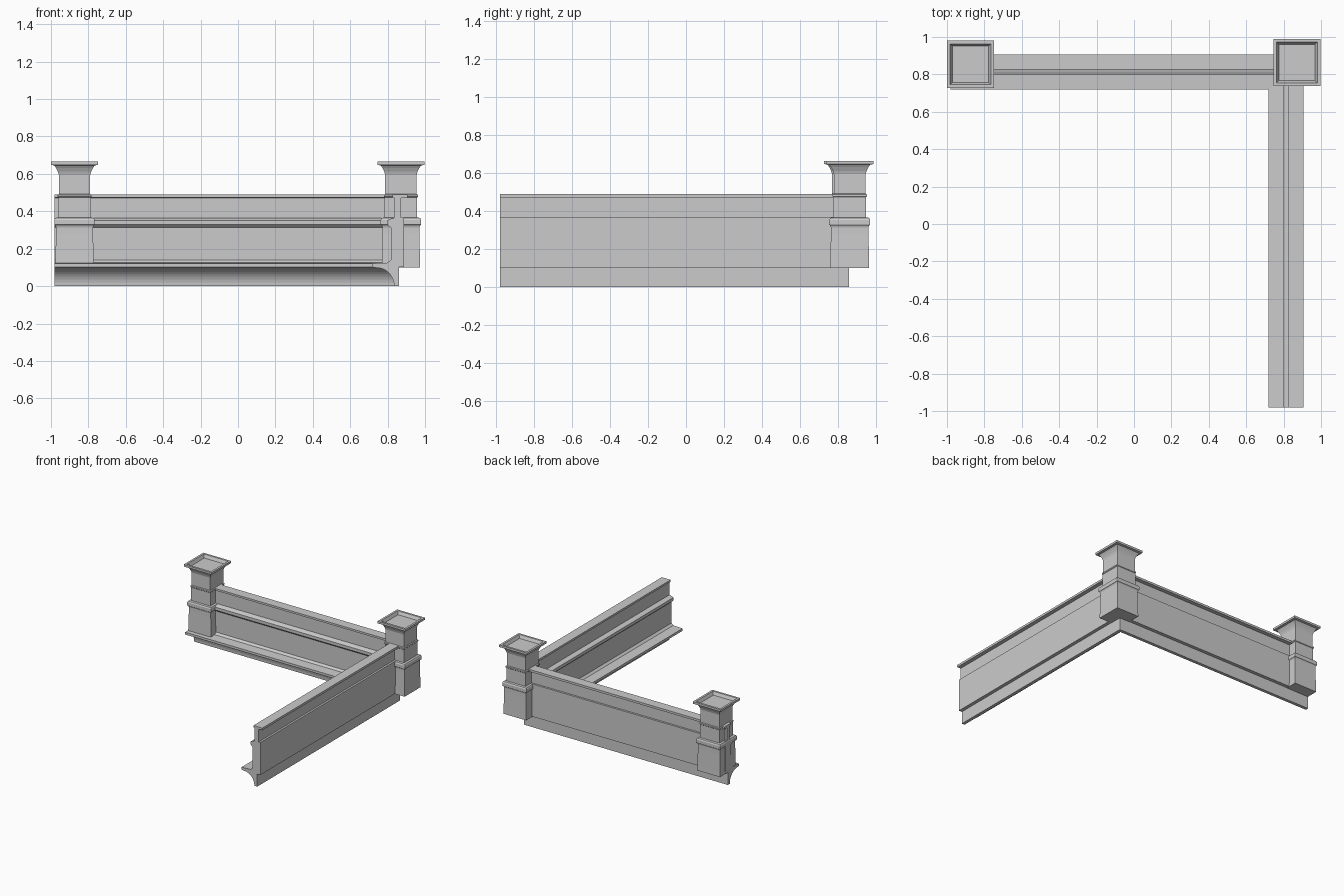
import bpy, bmesh, math


def finish(bm, name):
    bmesh.ops.recalc_face_normals(bm, faces=bm.faces)
    mesh = bpy.data.meshes.new(name)
    bm.to_mesh(mesh)
    bm.free()
    obj = bpy.data.objects.new(name, mesh)
    bpy.context.collection.objects.link(obj)
    return obj


def loft(name, rings):
    # joins equal closed rings of points and caps both ends
    bm = bmesh.new()
    loops = [[bm.verts.new(p) for p in r] for r in rings]
    n = len(loops[0])
    for a, b in zip(loops, loops[1:]):
        for i in range(n):
            j = (i + 1) % n
            bm.faces.new((a[i], a[j], b[j], b[i]))
    bm.faces.new(loops[0])
    bm.faces.new(loops[-1])
    return finish(bm, name)


# parapet wall: cross-section (distance from centre, height), mitred at the corner
cove = [(0.74 + 0.094 * math.sin(t), 0.004 + 0.094 * math.cos(t))
        for t in [math.radians(a) for a in range(0, 91, 10)]]
section = [(0.86, 0), (0.86, 0.102), (0.888, 0.102), (0.888, 0.368),
           (0.872, 0.368), (0.872, 0.472), (0.905, 0.472), (0.905, 0.49),
           (0.825, 0.49), (0.825, 0.474), (0.835, 0.472), (0.835, 0.365),
           (0.812, 0.358), (0.80, 0.352), (0.80, 0.328), (0.806, 0.322),
           (0.817, 0.312), (0.817, 0.14), (0.80, 0.125), (0.718, 0.121),
           (0.718, 0.102)] + cove + [(0.834, 0)]
END = -0.98
loft("parapet_wall", [[(END, d, z) for d, z in section],
                      [(d, d, z) for d, z in section],
                      [(d, END, z) for d, z in section]])

# square pillars: (half width, height) with moulded bands and recessed top
pillar = [(0.103, 0.10), (0.102, 0.14), (0.099, 0.28), (0.099, 0.314),
          (0.102, 0.323), (0.108, 0.328), (0.108, 0.354), (0.103, 0.364),
          (0.087, 0.367), (0.087, 0.474), (0.091, 0.478), (0.091, 0.488),
          (0.084, 0.492), (0.084, 0.595), (0.089, 0.612), (0.099, 0.632),
          (0.108, 0.645), (0.126, 0.648), (0.126, 0.665), (0.109, 0.665),
          (0.097, 0.64)]
for name, cx, cy in (("corner_pillar", 0.871, 0.863),
                     ("end_pillar", -0.874, 0.854)):
    loft(name, [[(cx + sx * h, cy + sy * h, z)
                 for sx, sy in ((-1, -1), (1, -1), (1, 1), (-1, 1))]
                for h, z in pillar])
